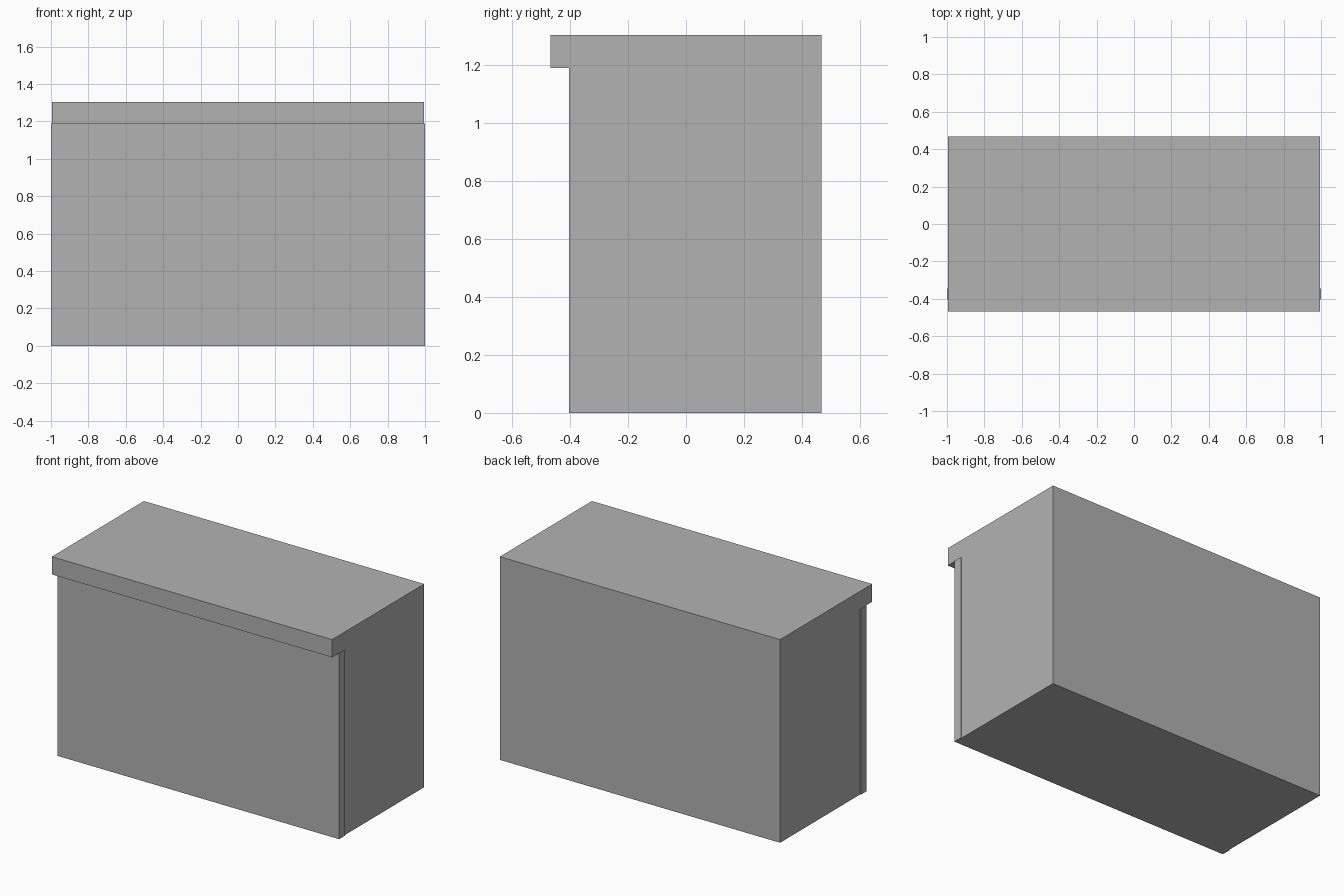
import bpy
import bmesh

if "Cube" in bpy.data.objects:
    bpy.data.objects.remove(bpy.data.objects["Cube"])

grey = bpy.data.materials.new("light grey")
grey.diffuse_color = (0.448, 0.448, 0.448, 1)
grey.use_nodes = True
grey.node_tree.nodes["Principled BSDF"].inputs["Base Color"].default_value = grey.diffuse_color


def extrude_profile(name, profile, x0, x1):
    """Extrude a closed (y, z) profile along x."""
    bm = bmesh.new()
    face = bm.faces.new([bm.verts.new((x0, y, z)) for y, z in profile])
    moved = bmesh.ops.extrude_face_region(bm, geom=[face])["geom"]
    verts = [v for v in moved if isinstance(v, bmesh.types.BMVert)]
    bmesh.ops.translate(bm, verts=verts, vec=(x1 - x0, 0, 0))
    bmesh.ops.recalc_face_normals(bm, faces=bm.faces)
    mesh = bpy.data.meshes.new(name)
    bm.to_mesh(mesh)
    bm.free()
    mesh.materials.append(grey)
    obj = bpy.data.objects.new(name, mesh)
    bpy.context.collection.objects.link(obj)
    return obj


def box(name, x0, x1, y0, y1, z0, z1):
    return extrude_profile(name, [(y0, z0), (y1, z0), (y1, z1), (y0, z1)], x0, x1)


FRONT, BODY_FRONT, BACK = -0.403, -0.345, 0.467
TOP, LIP, SPLIT = 1.304, 1.19, 0.80

# Cabinet body with the overhanging top lip
extrude_profile("cabinet_body", [
    (BODY_FRONT, 0), (BACK, 0), (BACK, TOP),
    (-BACK, TOP), (-BACK, LIP), (BODY_FRONT, LIP)], -0.995, 0.995)

# Flush front panels: drawer over door on the left, tall door on the right
box("upper_drawer_front", -1, 0, FRONT, BODY_FRONT, SPLIT, LIP)
box("lower_left_door", -1, 0, FRONT, BODY_FRONT, 0, SPLIT)
box("right_door", 0, 1, FRONT, BODY_FRONT, 0, LIP)
